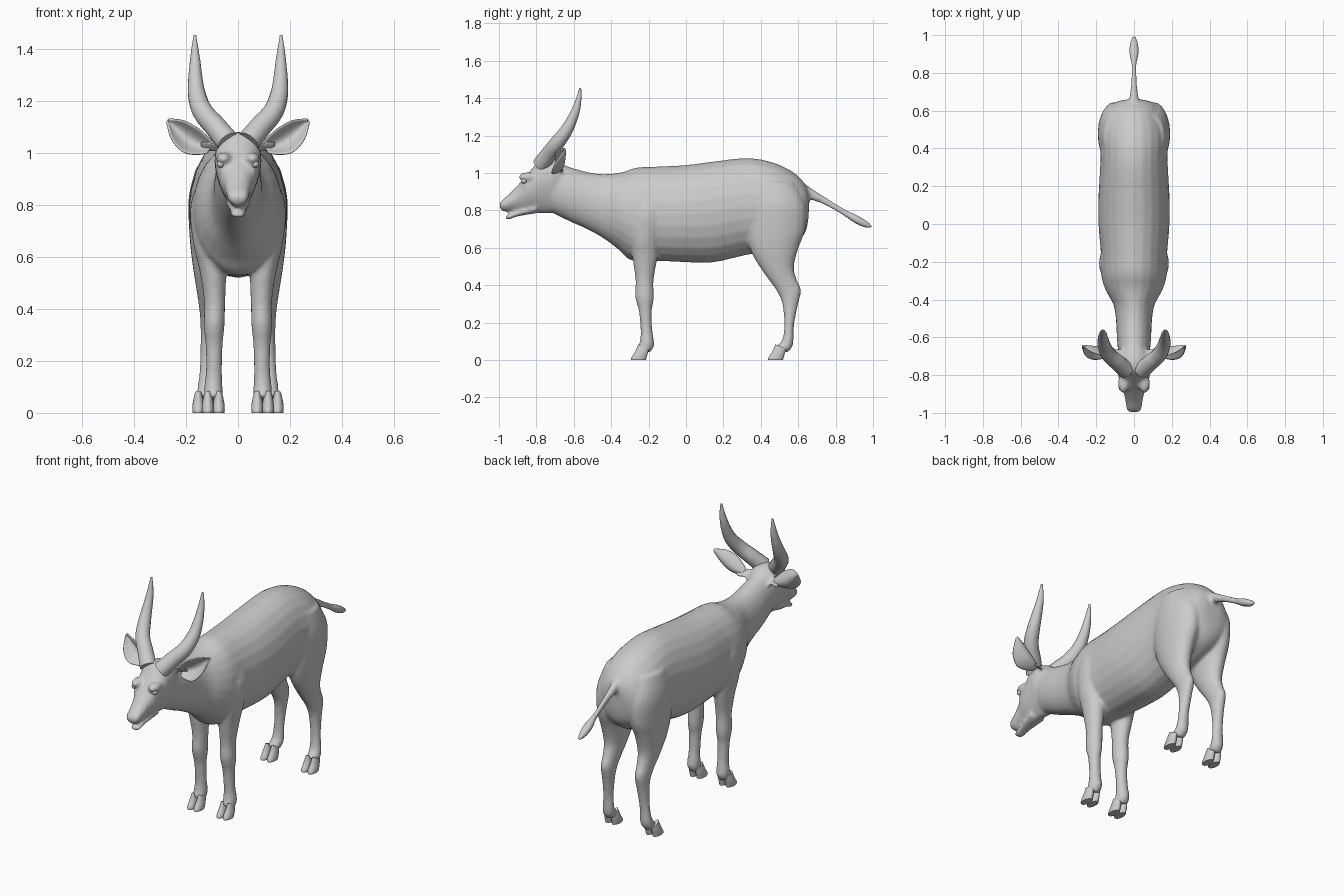
import bpy, bmesh, math
from mathutils import Vector

SEG = 24


def catmull(a, b, c, d, t):
    return [0.5 * (2 * q + (r - p) * t + (2 * p - 5 * q + 4 * r - s) * t * t
                   + (3 * q - p - 3 * r + s) * t ** 3) for p, q, r, s in zip(a, b, c, d)]


def loft(bm, rows, side=1, egg=0.0, steps=4, shift=(0, 0)):
    """rows: (x, y1, z1, y2, z2, half_width); points 1 and 2 are opposite sides of each ring."""
    fine = []
    for i in range(len(rows) - 1):
        a, d = rows[max(i - 1, 0)], rows[min(i + 2, len(rows) - 1)]
        fine += [catmull(a, rows[i], rows[i + 1], d, k / steps) for k in range(steps)]
    fine.append(rows[-1])
    rings = []
    for x, y1, z1, y2, z2, w in fine:
        ring = []
        for j in range(SEG):
            t = 2 * math.pi * j / SEG
            c, s = math.cos(t), math.sin(t) * (1 + egg * math.cos(t))
            ring.append(bm.verts.new((side * (x + shift[0] + w * s),
                                      (y1 + y2) / 2 + c * (y1 - y2) / 2 + shift[1],
                                      (z1 + z2) / 2 + c * (z1 - z2) / 2)))
        rings.append(ring)
    for r, q in zip(rings, rings[1:]):
        for j in range(SEG):
            k = (j + 1) % SEG
            bm.faces.new((r[j], r[k], q[k], q[j]))
    bm.faces.new(rings[0])
    bm.faces.new(rings[-1])


def ball(bm, centre, size):
    vs = bmesh.ops.create_uvsphere(bm, u_segments=20, v_segments=12, radius=1)["verts"]
    for v in vs:
        v.co = Vector(centre) + Vector([a * b for a, b in zip(v.co, size)])


def finish(bm, name, angle=60):
    bmesh.ops.recalc_face_normals(bm, faces=bm.faces[:])
    me = bpy.data.meshes.new(name)
    bm.to_mesh(me)
    bm.free()
    ob = bpy.data.objects.new(name, me)
    bpy.context.collection.objects.link(ob)
    bpy.ops.object.select_all(action='DESELECT')
    ob.select_set(True)
    bpy.context.view_layer.objects.active = ob
    bpy.ops.object.shade_smooth_by_angle(angle=math.radians(angle))
    return ob


def centred(rows):
    return [(0,) + r for r in rows]


# Torso and neck
torso = centred([
    (.66, .88, .655, .76, .05), (.64, .935, .637, .68, .11), (.58, 1.0, .58, .62, .15),
    (.47, 1.055, .47, .575, .18), (.33, 1.08, .34, .565, .178), (.15, 1.062, .15, .523, .188),
    (0, 1.043, 0, .523, .188), (-.15, 1.035, -.15, .53, .176), (-.26, 1.03, -.29, .532, .172),
    (-.34, 1.005, -.36, .59, .15), (-.42, .995, -.44, .65, .108), (-.5, 1.0, -.53, .70, .095),
    (-.6, 1.025, -.63, .745, .09), (-.70, 1.06, -.72, .79, .08)])
# Head with upper muzzle, then lower jaw
head = centred([
    (-.64, 1.03, -.67, .80, .06), (-.70, 1.075, -.72, .785, .085), (-.77, 1.08, -.77, .785, .085),
    (-.81, 1.04, -.80, .785, .08), (-.855, .985, -.85, .79, .07), (-.90, .935, -.88, .79, .053),
    (-.945, .888, -.92, .793, .044), (-.98, .858, -.955, .792, .04), (-1.0, .832, -.985, .797, .026)])
jaw = centred([(-.80, .84, -.80, .785, .05), (-.90, .80, -.9, .768, .035),
               (-.945, .78, -.945, .752, .03), (-.966, .773, -.963, .755, .02)])
tail = centred([(.57, .99, .60, .90, .045), (.66, .925, .65, .865, .026), (.75, .868, .735, .832, .016),
                (.85, .807, .84, .773, .014), (.92, .772, .90, .733, .027),
                (.97, .742, .955, .708, .02), (1.0, .716, .992, .704, .008)])
# Legs: front edge and back edge at each height
fore = [(.09, -.29, .93, -.11, .93, .045), (.11, -.31, .80, -.10, .80, .073),
        (.11, -.30, .66, -.14, .66, .064), (.097, -.287, .55, -.152, .55, .052),
        (.09, -.27, .43, -.173, .43, .041), (.092, -.272, .34, -.172, .33, .04),
        (.092, -.252, .26, -.183, .26, .033), (.093, -.243, .16, -.18, .16, .031),
        (.095, -.247, .10, -.17, .08, .036), (.095, -.262, .065, -.193, .04, .034)]
hind = [(.09, .33, .95, .58, .95, .07), (.10, .31, .83, .64, .83, .09),
        (.105, .32, .67, .638, .70, .082), (.11, .36, .555, .602, .60, .066),
        (.11, .42, .46, .577, .50, .051), (.11, .475, .385, .592, .43, .04),
        (.11, .505, .33, .615, .372, .035), (.113, .52, .27, .595, .28, .031),
        (.118, .525, .18, .577, .18, .029), (.122, .515, .11, .572, .08, .034),
        (.127, .48, .07, .542, .04, .034)]
ear_stem = [(.05, -.71, 1.05, -.66, 1.0, .03), (.10, -.70, 1.045, -.655, 1.0, .03),
            (.135, -.69, 1.05, -.65, 1.015, .015)]

# Body skin: all lofts fused together
bm = bmesh.new()
loft(bm, torso)
loft(bm, head, egg=.3)
loft(bm, jaw)
loft(bm, tail)
for s in (1, -1):
    for part in (fore, hind, ear_stem):
        loft(bm, part, s)
    ball(bm, (s * .055, -.845, .978), (.03, .05, .026))
    ball(bm, (s * .055, -.83, .93), (.022, .05, .03))
    ball(bm, (s * .022, -.972, .835), (.018, .022, .018))
body = finish(bm, "body")
m = body.modifiers.new("fuse", 'REMESH')
m.mode = 'VOXEL'
m.voxel_size = .009
m.use_smooth_shade = True
m = body.modifiers.new("relax", 'SMOOTH')
m.factor = .5
m.iterations = 6

# Cloven hooves
toe = [(0, -.255, .085, -.198, .06, .014), (0, -.272, .045, -.205, .035, .021),
       (0, -.293, .012, -.212, .01, .023), (0, -.294, 0, -.214, 0, .021)]
for name, x, dy in (("front_hooves", .095, 0), ("hind_hooves", .132, .733)):
    bm = bmesh.new()
    for s in (1, -1):
        for off in (-.021, .021):
            loft(bm, toe, s, shift=(x + off, dy))
    finish(bm, name, 50)

# Horns, ears and eyes
horn = [(.04, -.775, 1.045, .046), (.085, -.735, 1.10, .043), (.135, -.69, 1.16, .04),
        (.157, -.645, 1.22, .035), (.164, -.61, 1.285, .028), (.165, -.585, 1.35, .021),
        (.166, -.573, 1.40, .014), (.166, -.565, 1.455, .005)]
ear_axis = [(.105, -.675, 1.02, .022), (.14, -.662, 1.03, .042), (.185, -.652, 1.052, .055),
            (.235, -.647, 1.092, .042), (.272, -.645, 1.128, .004)]
for s, label in ((1, "left"), (-1, "right")):
    cu = bpy.data.curves.new(label + "_horn", 'CURVE')
    cu.dimensions = '3D'
    cu.bevel_depth = 1
    cu.bevel_resolution = 6
    cu.use_fill_caps = True
    sp = cu.splines.new('BEZIER')
    sp.bezier_points.add(len(horn) - 1)
    for p, (x, y, z, r) in zip(sp.bezier_points, horn):
        p.co = (s * x, y, z)
        p.radius = r
        p.handle_left_type = p.handle_right_type = 'AUTO'
    bpy.context.collection.objects.link(bpy.data.objects.new(label + "_horn", cu))

    bm = bmesh.new()
    grid = []
    for i in range(4):
        a, d = ear_axis[max(i - 1, 0)], ear_axis[min(i + 2, 4)]
        for k in range(4 if i < 3 else 5):
            x, y, z, w = catmull(a, ear_axis[i], ear_axis[i + 1], d, k / 4)
            row = []
            for j in range(9):
                v = j / 4 - 1
                cup = (.05 if v > 0 else 1.25 * .055) * v * v * w / .055
                row.append(bm.verts.new((s * (x - .54 * w * v), y - cup, z + .84 * w * v)))
            grid.append(row)
    for r, q in zip(grid, grid[1:]):
        for j in range(8):
            bm.faces.new((r[j], r[j + 1], q[j + 1], q[j]))
    ear = finish(bm, label + "_ear", 80)
    m = ear.modifiers.new("thickness", 'SOLIDIFY')
    m.thickness = .01
    m.offset = 0
    ear.modifiers.new("round", 'SUBSURF').levels = 1

    bm = bmesh.new()
    ball(bm, (s * .066, -.866, .958), (.015, .017, .014))
    finish(bm, label + "_eye")
